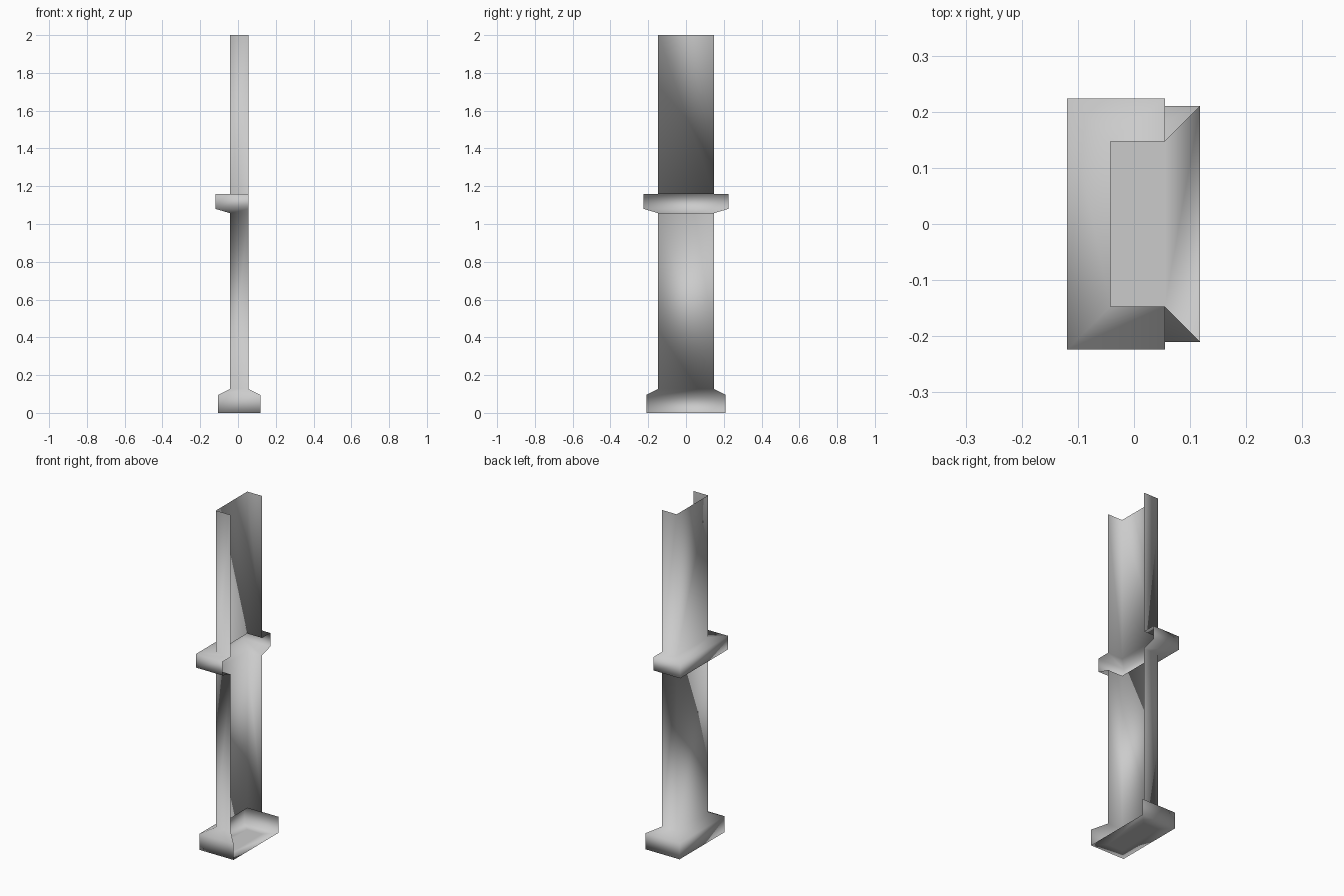
import bpy, bmesh

if "Cube" in bpy.data.objects:
    bpy.data.objects.remove(bpy.data.objects["Cube"])

# Column section: open on the +x side
X0, X1, Y = -0.042, 0.055, 0.147

# (height, outward offset, forward flare of the open edge)
profile = [
    (0.0, 0.063, 0.063), (0.095, 0.063, 0.063), (0.127, 0.0, 0.0),   # base
    (1.057, 0.0, 0.0), (1.08, 0.077, 0.0),                           # collar
    (1.16, 0.077, 0.0), (1.16, 0.0, 0.0),
    (2.0, 0.0, 0.0),                                                 # upper shaft
]


def section(bm, z, off, flare):
    """U-shaped ring of four points around the column."""
    pts = [(X1 + flare, -Y - off), (X0 - off, -Y - off),
           (X0 - off, Y + off), (X1 + flare, Y + off)]
    return [bm.verts.new((x, y, z)) for x, y in pts]


bm = bmesh.new()
rings = [section(bm, *p) for p in profile]

# Shell walls with base and collar
for low, high in zip(rings, rings[1:]):
    for i in range(3):
        bm.faces.new((low[i + 1], low[i], high[i], high[i + 1]))

# Floor plate of the base: centre panel and sloping-corner border
outer = rings[0]
inner = section(bm, 0.0, 0.0, 0.0)
bm.faces.new(inner)
for i in range(4):
    j = (i + 1) % 4
    bm.faces.new((outer[i], outer[j], inner[j], inner[i]))

bmesh.ops.recalc_face_normals(bm, faces=bm.faces)
bm.normal_update()
# Walls should face away from the hollow inside
if sum(f.normal.x * f.calc_area() for f in bm.faces) > 0:
    bmesh.ops.reverse_faces(bm, faces=bm.faces)

mesh = bpy.data.meshes.new("half_pillar")
bm.to_mesh(mesh)
bm.free()
for p in mesh.polygons:
    p.use_smooth = True
obj = bpy.data.objects.new("half_pillar", mesh)
bpy.context.collection.objects.link(obj)
